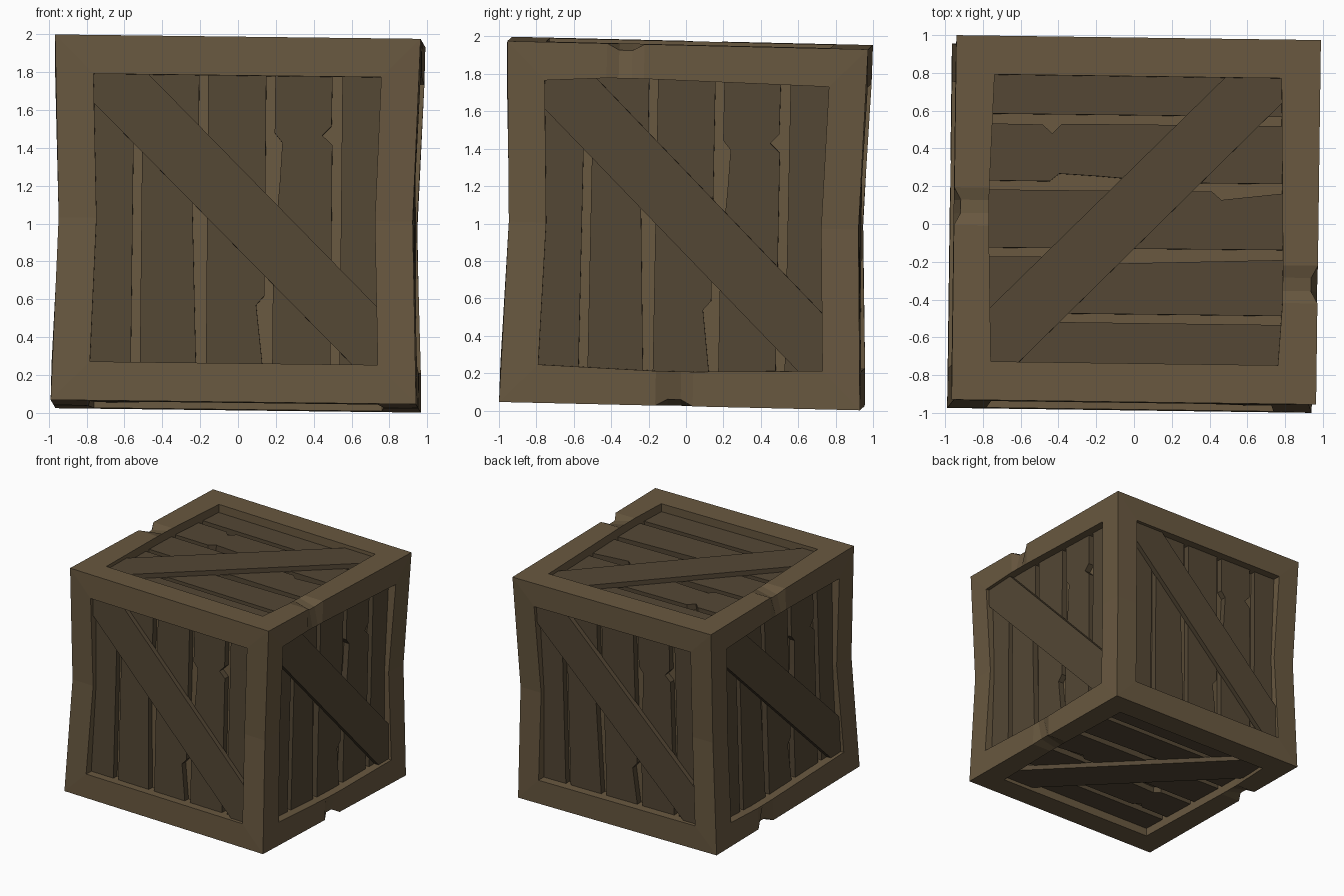
import bpy, bmesh
from math import radians
from mathutils import Matrix, Vector

if "Cube" in bpy.data.objects:
    bpy.data.objects.remove(bpy.data.objects["Cube"])

OUT, IN = 0.965, 0.76          # frame half sizes
TILT = (-0.023, 0.012, -0.0135)  # the whole crate leans slightly


def material(name, col):
    m = bpy.data.materials.new(name)
    m.diffuse_color = (*col, 1)
    m.use_nodes = True
    m.node_tree.nodes["Principled BSDF"].inputs["Base Color"].default_value = m.diffuse_color
    return m


FRAME = material("frame_wood", (0.14, 0.098, 0.051))
PLANK = material("plank_wood", (0.088, 0.063, 0.035))


def finish(bm, name, mat):
    bmesh.ops.recalc_face_normals(bm, faces=bm.faces)
    me = bpy.data.meshes.new(name)
    bm.to_mesh(me)
    bm.free()
    me.materials.append(mat)
    ob = bpy.data.objects.new(name, me)
    ob.location = (0, 0, 1)
    ob.rotation_euler = TILT
    bpy.context.collection.objects.link(ob)
    return ob


def beam(bm, axis, sa, sb, stations):
    """Mitred square beam; stations are (t, corner inset, outer inset, inner inset)."""
    rings = []
    for t, corner, outer, inner in [(-1, 0, 0, 0)] + stations + [(1, 0, 0, 0)]:
        ring = []
        for a, b in ((1, 1), (1, 0), (0, 0), (0, 1)):
            ca = (OUT - outer) if a else (IN - inner)
            cb = (OUT - outer) if b else (IN - inner)
            if a and b:
                ca, cb = ca - corner, cb - corner
            along = t if abs(t) < 1 else t * (OUT if a and b else IN)
            co = Vector((0, 0, 0))
            co[axis] = along
            co[(axis + 1) % 3] = sa * ca
            co[(axis + 2) % 3] = sb * cb
            ring.append(bm.verts.new(co))
        rings.append(ring)
    for r, s in zip(rings, rings[1:]):
        for i in range(4):
            j = (i + 1) % 4
            bm.faces.new((r[i], r[j], s[j], s[i]))


def chip(c):
    """Stations for a beam chipped on its outer edge around c."""
    res = []
    for d, depth in ((-0.1, 0), (-0.035, 0.035), (0.035, 0.035), (0.1, 0)):
        res.append((c + d, depth, 0, -0.02))
    return res


# Frame: bent posts, chipped side beams, straight front and back beams
CHIPS = {(1, 1): -0.33, (-1, 1): -0.03, (-1, -1): 0.3, (1, -1): 0.06}  # (z, x)
bm = bmesh.new()
for sa in (-1, 1):
    for sb in (-1, 1):
        beam(bm, 0, sa, sb, [])
        beam(bm, 1, sa, sb, chip(CHIPS[(sa, sb)]))
        beam(bm, 2, sa, sb, [(0, 0, 0.03, 0.025)])
bmesh.ops.remove_doubles(bm, verts=bm.verts, dist=0.0005)
finish(bm, "frame", FRAME)

# Inner box seen through the gaps between planks
bm = bmesh.new()
bmesh.ops.create_cube(bm, size=1.69)
finish(bm, "inner_box", FRAME)


def prism(bm, pts, d0, d1, mat):
    lo = [bm.verts.new(mat @ Vector((u, -d0, v))) for u, v in pts]
    hi = [bm.verts.new(mat @ Vector((u, -d1, v))) for u, v in pts]
    bm.faces.new(lo)
    bm.faces.new(hi)
    n = len(pts)
    for i in range(n):
        j = (i + 1) % n
        bm.faces.new((lo[i], lo[j], hi[j], hi[i]))


# Plank outlines: left and right edges, listed top to bottom
E = 0.80
PLANKS = [
    ([(-E, E), (-E, -E)], [(-0.545, E), (-0.545, -E)]),
    ([(-0.5, E), (-0.497, -E)], [(-0.202, E), (-0.2, 0.36), (-0.231, 0.1), (-0.2, -E)]),
    ([(-0.155, E), (-0.148, -E)],
     [(0.152, E), (0.156, -0.4), (0.113, -0.45), (0.154, -E)]),
    ([(0.2, E), (0.2, 0.46), (0.241, 0.41), (0.23, 0.2), (0.2, -0.2), (0.202, -E)],
     [(0.502, E), (0.5, 0.5), (0.452, 0.45), (0.505, 0.4), (0.509, -E)]),
    ([(0.554, E), (0.557, -E)], [(E, E), (E, -E)]),
]
BRACE = [(-0.79, 0.79), (-0.497, 0.79), (0.79, -0.49),
         (0.79, -0.79), (0.655, -0.79), (-0.79, 0.64)]

# One panel, turned onto all six sides
top = Matrix(((0, 0, -1), (1, 0, 0), (0, -1, 0)))
sides = {
    "front": Matrix.Rotation(0, 3, 'Z'),
    "right": Matrix.Rotation(radians(90), 3, 'Z'),
    "back": Matrix.Rotation(radians(180), 3, 'Z'),
    "left": Matrix.Rotation(radians(270), 3, 'Z'),
    "top": top,
    "bottom": Matrix.Rotation(radians(180), 3, 'X') @ top,
}
for side, mat in sides.items():
    bm = bmesh.new()
    for left, right in PLANKS:
        prism(bm, left + right[::-1], 0.84, 0.895, mat)
    finish(bm, side + "_planks", PLANK)
    bm = bmesh.new()
    prism(bm, BRACE, 0.89, 0.935, mat)
    finish(bm, side + "_brace", PLANK)
